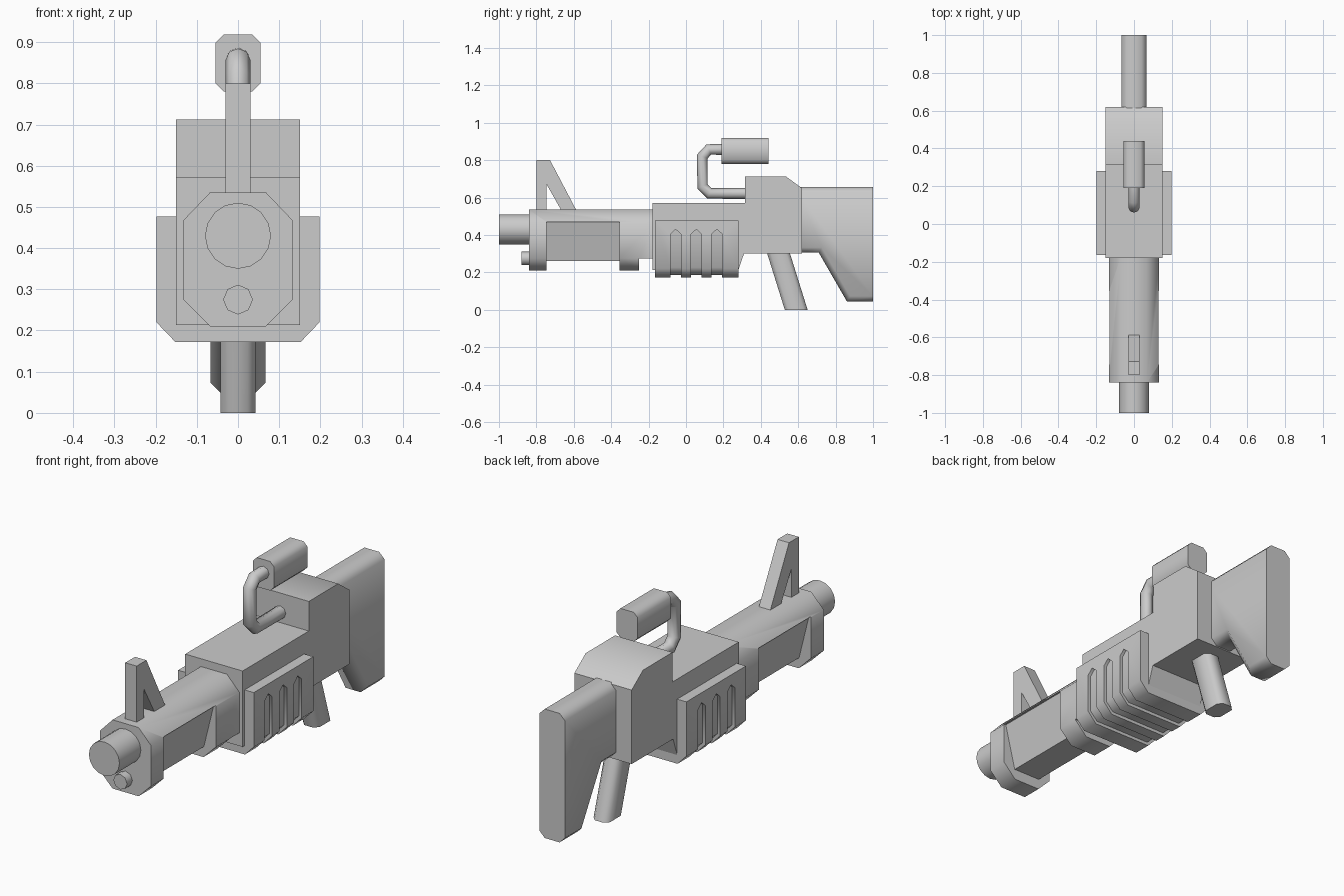
import bpy, bmesh
from mathutils import Vector

if "Cube" in bpy.data.objects:
    bpy.data.objects.remove(bpy.data.objects["Cube"])

GREY = (0.6, 0.6, 0.6, 1)
mat = bpy.data.materials.new("plain grey")
mat.use_nodes = True
mat.diffuse_color = GREY
mat.node_tree.nodes["Principled BSDF"].inputs["Base Color"].default_value = GREY


def finish(obj, angle=0.87):
    """Give the part its material and smooth its shallow edges."""
    obj.data.materials.clear()
    obj.data.materials.append(mat)
    bpy.ops.object.select_all(action="DESELECT")
    obj.select_set(True)
    bpy.context.view_layer.objects.active = obj
    bpy.ops.object.shade_smooth_by_angle(angle=angle)
    return obj


def extrude(name, points, axis, start, end, chamfer=0, pick=None):
    """Extrude an (x, z) section along y, or a (y, z) profile along x."""
    bm = bmesh.new()
    place = (lambda p, d: (p[0], d, p[1])) if axis == "y" else (lambda p, d: (d, p[0], p[1]))
    rings = [[bm.verts.new(place(p, d)) for p in points] for d in (start, end)]
    n = len(points)
    bm.faces.new(rings[0])
    bm.faces.new(rings[1][::-1])
    for i in range(n):
        j = (i + 1) % n
        bm.faces.new((rings[0][i], rings[1][i], rings[1][j], rings[0][j]))
    bmesh.ops.recalc_face_normals(bm, faces=bm.faces)
    if chamfer:
        bmesh.ops.bevel(bm, geom=[e for e in bm.edges if pick(*[v.co for v in e.verts])],
                        offset=chamfer, segments=1, affect="EDGES")
    mesh = bpy.data.meshes.new(name)
    bm.to_mesh(mesh)
    bm.free()
    obj = bpy.data.objects.new(name, mesh)
    bpy.context.collection.objects.link(obj)
    return finish(obj)


def mirrored(half):
    """Close a section given as its +x half, listed from top to bottom."""
    return half + [(-x, z) for x, z in reversed(half)]


def rect(a, b, c, d):
    return [(a, c), (b, c), (b, d), (a, d)]


def cut(obj, cutters):
    for cutter in cutters:
        cutter.hide_render = True
        mod = obj.modifiers.new("cut", "BOOLEAN")
        mod.operation, mod.solver, mod.object = "DIFFERENCE", "EXACT", cutter
        bpy.context.view_layer.objects.active = obj
        bpy.ops.object.modifier_apply(modifier=mod.name)
        bpy.data.objects.remove(cutter)
    finish(obj)


def tube(name, radius, z, start, end, sides):
    bpy.ops.mesh.primitive_cylinder_add(vertices=sides, radius=radius, depth=end - start,
                                        location=(0, (start + end) / 2, z),
                                        rotation=(1.5708, 0, 0))
    bpy.context.object.name = name
    finish(bpy.context.object)


# Muzzle and small rod under it
tube("barrel", 0.08, 0.43, -1, -0.8, 16)
tube("lower_rod", 0.036, 0.275, -0.88, -0.8, 8)

# Octagonal fore-end with recessed middle and stepped rear
fore_end = extrude("fore_end", mirrored([(0.068, 0.535), (0.133, 0.467), (0.133, 0.275),
                                         (0.068, 0.21)]), "y", -0.84, -0.17)
recess = extrude("recess_cutter", mirrored([(0.07, 0.26), (0.122, 0.47), (0.3, 0.47),
                                            (0.3, 0.1)]), "y", -0.745, -0.355)
step = extrude("step_cutter", rect(-0.3, 0.3, 0.1, 0.275), "y", -0.25, -0.1)
cut(fore_end, [recess, step])

# Front sight with a triangular opening
extrude("front_sight", [(-0.8, 0.52), (-0.8, 0.8), (-0.727, 0.8), (-0.58, 0.52),
                        (-0.66, 0.52), (-0.745, 0.67), (-0.745, 0.52)], "x", -0.03, 0.03)

# Receiver
extrude("receiver", [(-0.18, 0.213), (-0.18, 0.572), (0.315, 0.572), (0.315, 0.712),
                     (0.535, 0.712), (0.62, 0.65), (0.62, 0.3), (0.31, 0.3),
                     (0.28, 0.213)], "x", -0.15, 0.15)

# Handguard: a slotted shell over a slightly smaller core
shell = extrude("handguard", mirrored([(0.198, 0.477), (0.198, 0.22), (0.152, 0.172)]),
                "y", -0.165, 0.28)
slots = [extrude("slot_cutter", [(y - 0.028, 0.1), (y - 0.028, 0.405), (y, 0.43),
                                 (y + 0.028, 0.405), (y + 0.028, 0.1)], "x", -0.3, 0.3)
         for y in (-0.055, 0.055, 0.165)]
cut(shell, slots)
extrude("handguard_core", mirrored([(0.183, 0.47), (0.183, 0.226), (0.146, 0.187)]),
        "y", -0.155, 0.27)

# Carry handle pipe
path = [(0.34, 0.622), (0.125, 0.622), (0.088, 0.66), (0.088, 0.82), (0.122, 0.857), (0.22, 0.857)]
curve = bpy.data.curves.new("handle_pipe", "CURVE")
curve.dimensions = "3D"
curve.bevel_depth = 0.03
curve.bevel_resolution = 2
curve.use_fill_caps = True
spline = curve.splines.new("POLY")
spline.points.add(len(path) - 1)
for point, (y, z) in zip(spline.points, path):
    point.co = (0, y, z, 1)
pipe = bpy.data.objects.new("handle_pipe", curve)
bpy.context.collection.objects.link(pipe)
bpy.ops.object.select_all(action="DESELECT")
pipe.select_set(True)
bpy.context.view_layer.objects.active = pipe
bpy.ops.object.convert(target="MESH")
finish(bpy.context.object)

# Scope block with chamfered long edges
extrude("scope", rect(-0.055, 0.055, 0.78, 0.918), "y", 0.19, 0.44, 0.02,
        lambda a, b: abs(a.y - b.y) > 0.1)

# Stock with chamfered top and bottom edges
extrude("stock", [(0.6, 0.655), (1, 0.655), (1, 0.045), (0.86, 0.045), (0.71, 0.305),
                  (0.6, 0.305)], "x", -0.067, 0.067, 0.028,
        lambda a, b: a.x == b.x and abs(a.y - b.y) > 0.01)

# Slanted grip, chamfered along its length
extrude("grip", [(0.428, 0.32), (0.55, 0.32), (0.65, 0), (0.528, 0)], "x", -0.043, 0.043,
        0.02, lambda a, b: abs(a.z - b.z) > 0.1)
